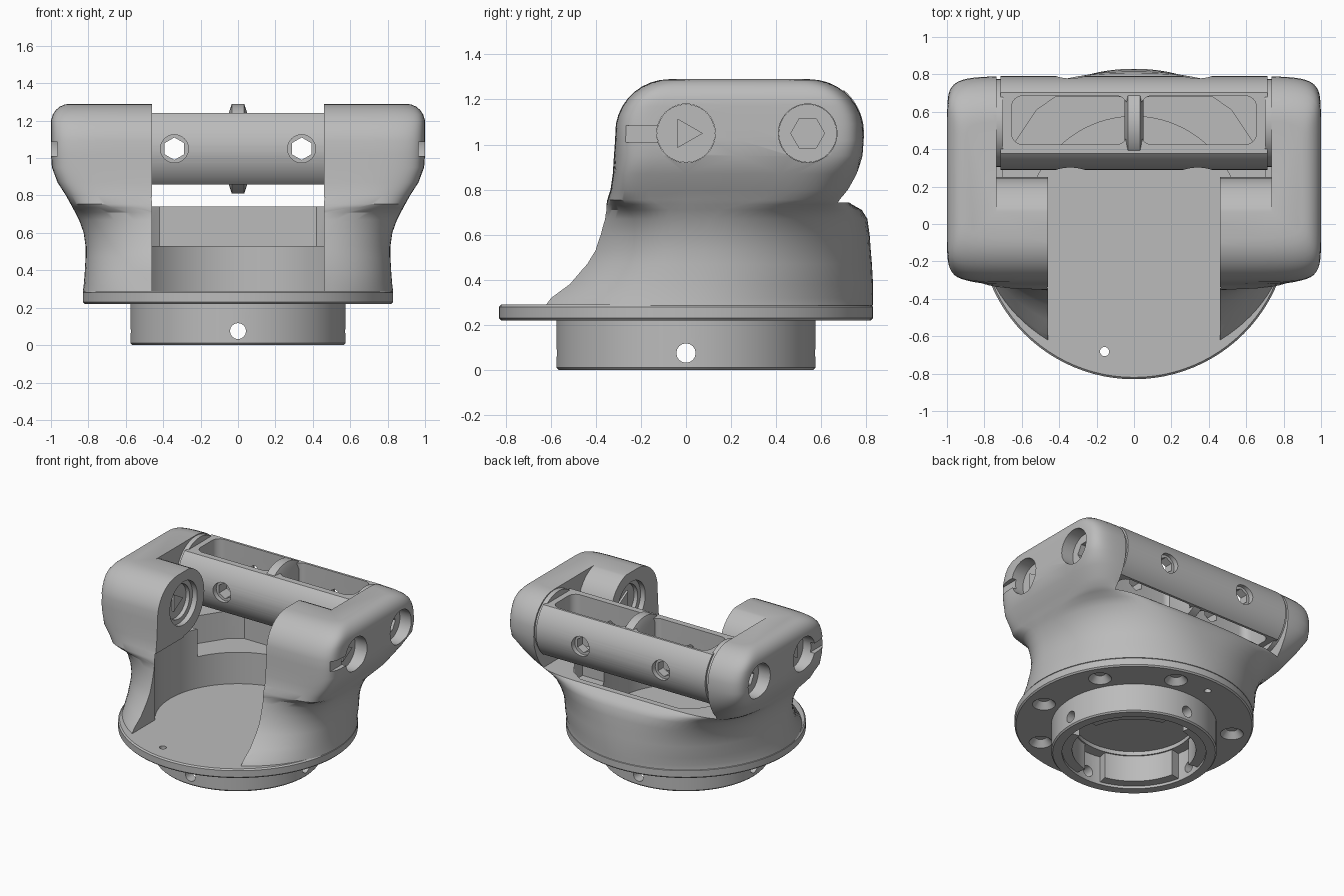
import bpy, bmesh, math
from mathutils import Vector

cube = bpy.data.objects.get("Cube")
if cube:
    bpy.data.objects.remove(cube, do_unlink=True)

grey = bpy.data.materials.new("plain_grey")
grey.use_nodes = True
grey.diffuse_color = (0.5, 0.5, 0.5, 1)
grey.node_tree.nodes["Principled BSDF"].inputs["Base Color"].default_value = (0.5, 0.5, 0.5, 1)


def finish(name, bm):
    bmesh.ops.recalc_face_normals(bm, faces=bm.faces)
    mesh = bpy.data.meshes.new(name)
    bm.to_mesh(mesh)
    bm.free()
    mesh.materials.append(grey)
    obj = bpy.data.objects.new(name, mesh)
    bpy.context.scene.collection.objects.link(obj)
    return obj


def loft(name, rings):
    bm = bmesh.new()
    loops = [[bm.verts.new(p) for p in ring] for ring in rings]
    n = len(loops[0])
    for low, high in zip(loops, loops[1:]):
        for i in range(n):
            j = (i + 1) % n
            bm.faces.new((low[i], low[j], high[j], high[i]))
    bm.faces.new(loops[0])
    bm.faces.new(loops[-1])
    return finish(name, bm)


def prism(name, pts, lo, hi, axis="z"):
    place = (lambda u, v, w: (w, u, v)) if axis == "x" else (lambda u, v, w: (u, v, w))
    return loft(name, [[place(u, v, w) for u, v in pts] for w in (lo, hi)])


def box(name, x, y, z):
    return prism(name, [(x[0], y[0]), (x[1], y[0]), (x[1], y[1]), (x[0], y[1])], *z)


def rod(name, start, end, r, sides=48, r2=None):
    """Cylinder or cone between two points."""
    a, b = Vector(start), Vector(end)
    bm = bmesh.new()
    bmesh.ops.create_cone(bm, cap_ends=True, segments=sides, radius1=r,
                          radius2=r if r2 is None else r2, depth=(b - a).length)
    turn = Vector((0, 0, 1)).rotation_difference(b - a).to_matrix()
    for v in bm.verts:
        v.co = turn @ v.co + (a + b) / 2
    return finish(name, bm)


def combine(obj, tools, op="DIFFERENCE"):
    """Apply booleans and remove the tools."""
    for tool in tools:
        mod = obj.modifiers.new("cut", "BOOLEAN")
        mod.operation, mod.solver, mod.object = op, "EXACT", tool
        deps = bpy.context.evaluated_depsgraph_get()
        mesh = bpy.data.meshes.new_from_object(obj.evaluated_get(deps))
        obj.modifiers.clear()
        obj.data = mesh
        bpy.data.objects.remove(tool, do_unlink=True)
    return obj


def smooth(obj, angle=32):
    obj.data.shade_smooth()
    obj.data.set_sharp_from_angle(angle=math.radians(angle))


def polar(r, deg):
    return r * math.cos(math.radians(deg)), r * math.sin(math.radians(deg))


AXLE_Z, BAR_Y = 1.05, 0.54

# Body: round foot blending into a wide block with filleted top
sections = [  # height, half width, front, back, squareness
    (.285, .83, -.75, .83, 2), (.32, .825, -.72, .83, 2), (.38, .82, -.61, .83, 2.1),
    (.47, .815, -.51, .825, 2.2), (.53, .815, -.46, .82, 2.3), (.6, .825, -.42, .815, 2.5),
    (.67, .85, -.385, .805, 2.8), (.71, .87, -.365, .78, 3.4), (.735, .885, -.355, .735, 5),
    (.755, .895, -.35, .71, 7), (.8, .92, -.335, .735, 8), (.87, .965, -.325, .765, 9),
    (.95, .995, -.32, .785, 11), (1.02, 1, -.315, .79, 12)]
for step in range(1, 10):
    dy, dz = polar(.24, step * 10)
    z = AXLE_Z + dz
    over = min(max(0, (z - 1.19) / .1), 1)
    sections.append((z, .9 + .1 * math.sqrt(1 - over * over), -.075 - dy, .55 + dy, 12))


def section_ring(z, half, front, back, n):
    mid = (front + back) / 2 if z > .9 else 0
    ring = []
    for i in range(96):
        c, s = polar(1, i * 3.75)
        depth = back - mid if s > 0 else mid - front
        ring.append((math.copysign(abs(c) ** (2 / n), c) * half,
                     mid + math.copysign(abs(s) ** (2 / n), s) * depth, z))
    return ring


body = loft("body", [section_ring(*s) for s in sections])

# Hollow middle, bar clearance behind the round bosses, sunken rear shelf
boss_round = [polar(.25, a) for a in range(90, -91, -10)]
clearance = [(y, z + AXLE_Z) for y, z in boss_round]
clearance = [(0, 1.5)] + clearance + [(0, .742), (1, .742), (1, 1.5)]
shelf_side = [(.7, .25), (.7, .34), (.52, .61), (.42, .68)]
shelf = shelf_side + [(-x, y) for x, y in reversed(shelf_side)]
cutters = [box("front_slot", (-.46, .46), (-1, 0), (.2, 1.5)),
           box("upper_slot", (-.46, .46), (-.1, 1), (.742, 1.5)),
           prism("bar_clearance", clearance, -.735, .735, "x"),
           rod("hollow", (0, 0, .2), (0, 0, .79), .575, 96),
           prism("rear_shelf", shelf, .53, .78)]
for s in (-1, 1):
    for y in (0, BAR_Y):
        cutters.append(rod("pin_hole", (s * .4, y, AXLE_Z), (s * 1.1, y, AXLE_Z), .13))
    cutters.append(rod("inner_bore", (s * .4, 0, AXLE_Z), (s * .5, 0, AXLE_Z), .165))
    x = sorted((s * .965, s * 1.1))
    cutters.append(box("slit", x, (-.4, -.05), (1.01, 1.085)))
smooth(combine(body, cutters))

# Base flange with countersunk screw holes on its underside
flange = loft("base_flange", [[(*polar(r, i * 3.75), z) for i in range(96)]
                              for r, z in ((.82, .22), (.83, .23), (.83, .28), (.82, .29))])
holes = [rod("floor_recess", (0, 0, .1), (0, 0, .25), .42, 64)]
for angle in (30, 75, 150, 195, 240, 300, 345):
    x, y = polar(.69, angle)
    holes.append(rod("countersink", (x, y, .215), (x, y, .265), .085, 32, .04))
for angle in (97, 257):
    x, y = polar(.7, angle)
    holes.append(rod("small_hole", (x, y, .1), (x, y, .4), .025, 12))
smooth(combine(flange, holes))

# Mounting ring with four radial holes
ring = loft("mounting_ring", [[(*polar(r, i * 3.75), z) for i in range(96)]
                              for r, z in ((.565, 0), (.575, .01), (.575, .225))])
smooth(combine(ring, [rod("bore", (0, 0, -.1), (0, 0, .4), .5, 96),
                      rod("hole_x", (-1, 0, .075), (1, 0, .075), .043, 16),
                      rod("hole_y", (0, -1, .075), (0, 1, .075), .043, 16)]))

# Pads inside the ring
for i in range(4):
    arc = range(-33, 34, 3)
    pts = [polar(.51, 45 + 90 * i + a) for a in arc]
    pts += [polar(.43, 45 + 90 * i + a) for a in reversed(arc)]
    smooth(prism("ring_pad", pts, .02, .23))

# Cross bar: flattened cylinder with two windows and screw holes
bar = rod("cross_bar", (-.715, BAR_Y, AXLE_Z), (.715, BAR_Y, AXLE_Z), .25, 80)
combine(bar, [box("flats", (-1, 1), (0, 1), (.86, 1.24))], "INTERSECT")
cuts = []
for s in (-1, 1):
    corners = [(1, 1, 0), (-1, 1, 90), (-1, -1, 180), (1, -1, 270)]
    window = []
    for cx, cy, start in corners:
        for a in range(0, 91, 15):
            dx, dy = polar(.06, start + a)
            window.append((s * .345 + cx * .25 + dx, .555 + cy * .07 + dy))
    cuts.append(prism("window", window, .5, 1.5))
    x = s * .34
    cuts += [rod("screw_hole", (x, 0, AXLE_Z), (x, 1, AXLE_Z), .06, 6),
             rod("front_bore", (x, .2, AXLE_Z), (x, .33, AXLE_Z), .075, 32),
             rod("rear_bore", (x, .75, AXLE_Z), (x, .9, AXLE_Z), .075, 32)]
smooth(combine(bar, cuts))

# Raised rib at the middle of the bar
rib = loft("centre_rib", [[(x, BAR_Y + p[0], AXLE_Z + p[1]) for p in
                           (polar(r, a) for a in range(0, 360, 6))]
                          for x, r in ((-.05, .19), (-.033, .24), (.033, .24), (.05, .19))])
smooth(rib)

# Pins, bolts and washers on both arms
for s, side in ((1, "left"), (-1, "right")):
    def along(x0, x1, y, r, name, sides=48):
        return rod(side + name, (s * x0, y, AXLE_Z), (s * x1, y, AXLE_Z), r, sides)
    smooth(along(.53, .9, 0, .129, "_pivot_pin"))
    along(.515, .915, 0, .075, "_pin_marker", 3)
    bolt = along(.69, .9, BAR_Y, .129, "_bar_bolt")
    smooth(combine(bolt, [along(.84, 1, BAR_Y, .075, "_socket", 6)]))
    smooth(along(.7, .74, BAR_Y, .235, "_washer"))
